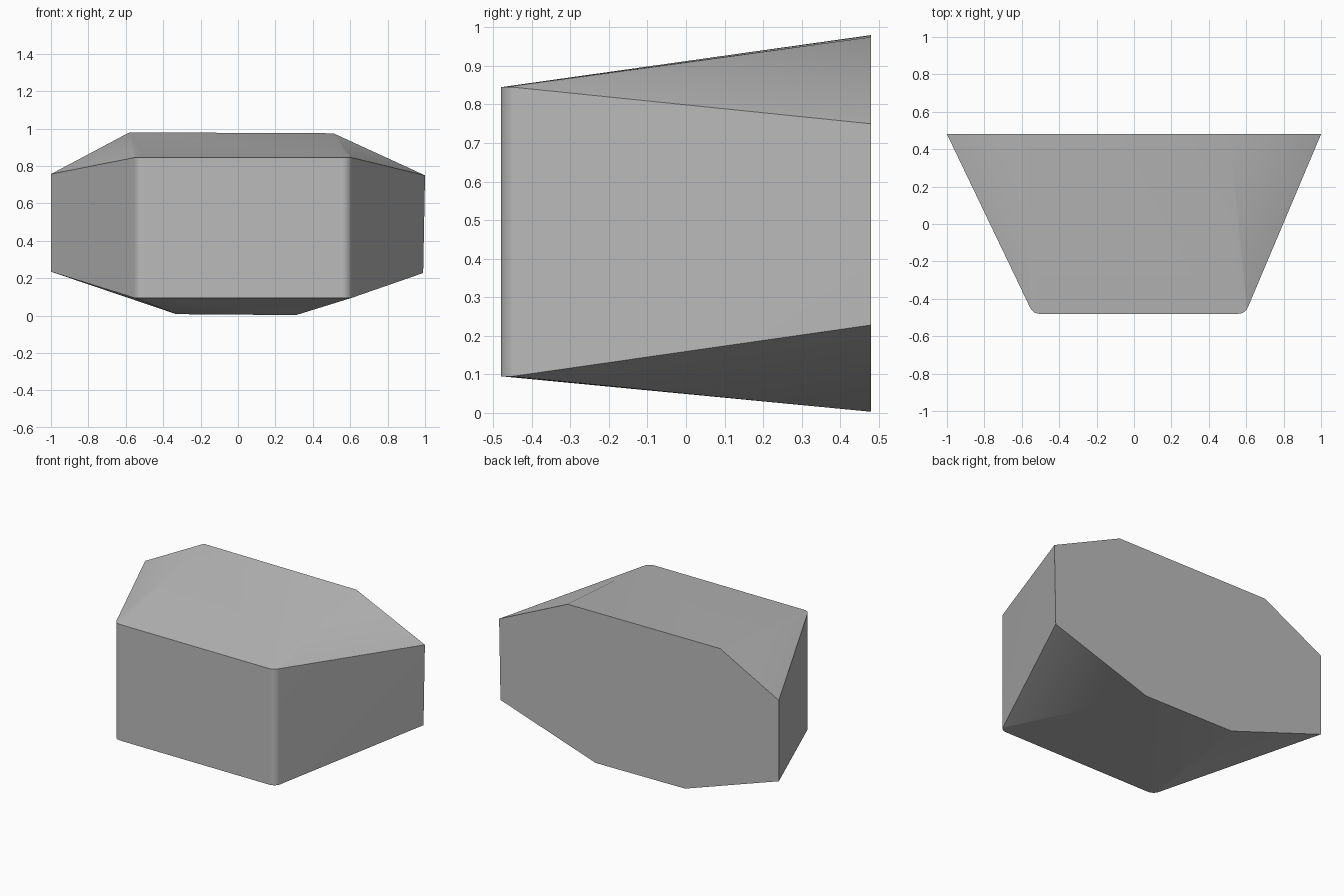
import bpy
import bmesh
from math import sin, cos, pi, radians

cube = bpy.data.objects.get("Cube")
if cube:
    bpy.data.objects.remove(cube, do_unlink=True)

stone_grey = bpy.data.materials.new("stone grey")
stone_grey.use_nodes = True
colour = (0.5, 0.5, 0.5, 1)
stone_grey.diffuse_color = colour
stone_grey.node_tree.nodes["Principled BSDF"].inputs["Base Color"].default_value = colour

DEPTH = 0.48          # half depth
BOTTOM, TOP = 0.095, 0.845   # front face heights
ROUND = 0.05          # depth of the rounded front corners
STEPS = 6

# Wide eight-sided back outline (x, z)
back = [(-1, 0.235), (-1, 0.757), (-0.58, 0.98), (0.51, 0.975),
        (1, 0.75), (0.99, 0.228), (0.31, 0.003), (-0.33, 0.008)]
points = [(x, DEPTH, z) for x, z in back]

# Narrow front rectangle with rounded upright corners
for side, flat_x in ((-1, -0.505), (1, 0.558)):
    for i in range(STEPS + 1):
        t = i / STEPS * radians(64)
        x = flat_x + side * 0.055 * sin(t)
        y = -DEPTH + 0.055 * (1 - cos(t))
        points += [(x, y, BOTTOM), (x, y, TOP)]

# Tapered solid wrapped around both outlines
bm = bmesh.new()
for p in points:
    bm.verts.new(p)
bmesh.ops.convex_hull(bm, input=bm.verts)
bmesh.ops.dissolve_limit(bm, angle_limit=radians(0.5), verts=bm.verts, edges=bm.edges)
bmesh.ops.recalc_face_normals(bm, faces=bm.faces)
mesh = bpy.data.meshes.new("tapered_block")
bm.to_mesh(mesh)
bm.free()
mesh.materials.append(stone_grey)

block = bpy.data.objects.new("tapered_block", mesh)
bpy.context.collection.objects.link(block)
bpy.context.view_layer.objects.active = block
block.select_set(True)
bpy.ops.object.shade_smooth_by_angle(angle=radians(30))

# Keep the large faces flat between the soft edges
weighted = block.modifiers.new("weighted_normals", 'WEIGHTED_NORMAL')
weighted.keep_sharp = True
